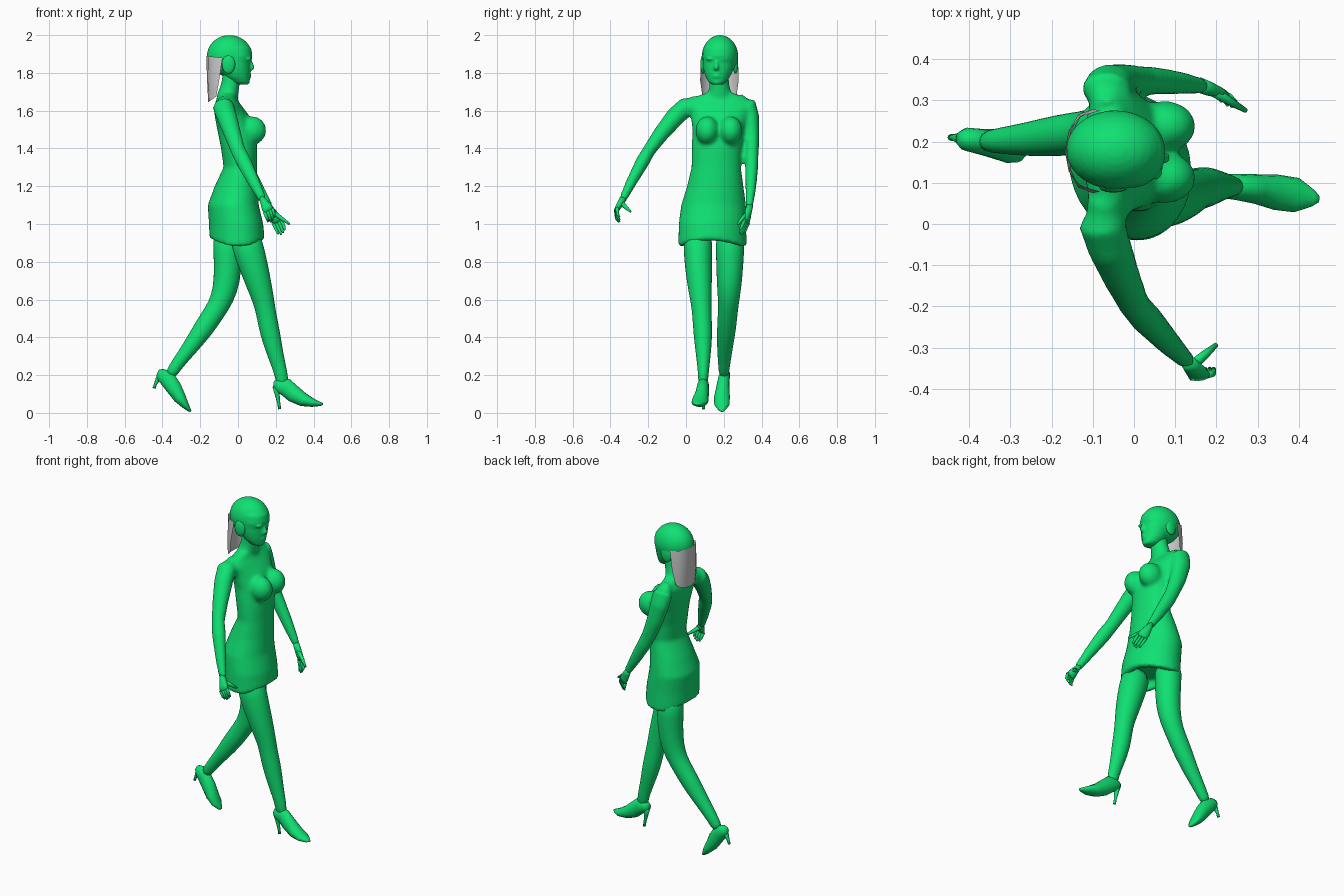
import bpy, bmesh, math
from mathutils import Vector, Matrix

GREEN = bpy.data.materials.new("green")
GREEN.diffuse_color = (0.005, 0.75, 0.17, 1)


def make(name, bm, mat=GREEN, sub=0):
    bmesh.ops.recalc_face_normals(bm, faces=bm.faces)
    me = bpy.data.meshes.new(name)
    bm.to_mesh(me)
    bm.free()
    for p in me.polygons:
        p.use_smooth = True
    ob = bpy.data.objects.new(name, me)
    bpy.context.collection.objects.link(ob)
    if mat:
        me.materials.append(mat)
    if sub:
        ob.modifiers.new("subdivision", "SUBSURF").levels = sub
    return ob


def loft(name, rings, n=14, level=False, yaws=None, sub=0):
    """rings: (x, y, z, half width sideways, half depth), skinned in order"""
    bm = bmesh.new()
    loops = []
    ctr = [Vector(r[:3]) for r in rings]
    for i, r in enumerate(rings):
        t = (ctr[min(i + 1, len(ctr) - 1)] - ctr[max(i - 1, 0)]).normalized()
        if level:
            t = Vector((0, 0, 1))
        ref = Vector((0, 1, 0)) if abs(t.y) < 0.9 else Vector((1, 0, 0))
        side = (ref - t * ref.dot(t)).normalized()
        if yaws:
            side = Matrix.Rotation(math.radians(yaws[i]), 3, "Z") @ side
        up = t.cross(side)
        loops.append([bm.verts.new(ctr[i] + side * r[3] * math.cos(a) + up * r[4] * math.sin(a))
                      for a in (2 * math.pi * k / n for k in range(n))])
    for a, b in zip(loops, loops[1:]):
        for k in range(n):
            bm.faces.new((a[k], a[(k + 1) % n], b[(k + 1) % n], b[k]))
    bm.faces.new(loops[0])
    bm.faces.new(loops[-1])
    return make(name, bm, sub=sub)


def ball(name, c, r, seg=20):
    bm = bmesh.new()
    bmesh.ops.create_uvsphere(bm, u_segments=seg, v_segments=seg // 2 + 2, radius=1,
                              matrix=Matrix.Translation(c) @ Matrix.Diagonal((*r, 1)))
    return make(name, bm)


def fuse(name, parts, voxel, smooth):
    bpy.ops.object.select_all(action="DESELECT")
    for p in parts:
        p.select_set(True)
    bpy.context.view_layer.objects.active = parts[0]
    bpy.ops.object.join()
    ob = parts[0]
    ob.name = name
    m = ob.modifiers.new("remesh", "REMESH")
    m.mode, m.voxel_size, m.use_smooth_shade = "VOXEL", voxel, True
    if smooth:
        s = ob.modifiers.new("smooth", "SMOOTH")
        s.factor, s.iterations = 0.5, smooth
    return ob


# dress torso: hollow hem, hips, waist, chest, shoulders
torso = loft("torso", [
    (-.01, .14, .95, .13, .10), (-.01, .14, .885, .14, .115), (-.005, .14, .88, .183, .145),
    (-.01, .14, 1.0, .18, .142), (-.025, .146, 1.1, .173, .134), (-.01, .155, 1.2, .15, .113),
    (.012, .16, 1.3, .131, .088), (.006, .163, 1.4, .133, .096), (-.008, .173, 1.5, .138, .102),
    (-.035, .178, 1.58, .155, .09), (-.055, .175, 1.635, .185, .068),
    (-.06, .175, 1.665, .15, .05), (-.055, .178, 1.69, .085, .045)],
    n=28, level=True, yaws=[12, 12, 12, 12, 10, 7, 3, 0, 0, 0, 0, 0, 0])
for v in torso.data.vertices:
    if v.co.z < .89:
        v.co.z += .045 * (v.co.x / .15) ** 2
bust = [ball("bust", (.075, y, 1.495), (.075, .062, .075)) for y in (.112, .237)]
neck = loft("neck", [(-.06, .178, 1.63, .085, .06), (-.055, .178, 1.68, .066, .056),
                     (-.042, .177, 1.73, .054, .05), (-.03, .175, 1.80, .05, .05)])

# arms
right_arm = loft("right_arm", [
    (-.075, .06, 1.635, .04, .05), (-.078, .0, 1.62, .052, .058), (-.06, -.055, 1.57, .052, .055),
    (-.03, -.13, 1.48, .043, .047), (.0, -.195, 1.39, .035, .04), (.03, -.23, 1.33, .037, .042),
    (.085, -.29, 1.22, .029, .033), (.13, -.335, 1.13, .021, .023)])
left_arm = loft("left_arm", [
    (-.065, .28, 1.65, .035, .05), (-.068, .325, 1.63, .05, .06), (-.06, .342, 1.57, .046, .058),
    (-.03, .348, 1.46, .041, .05), (.015, .348, 1.35, .036, .042), (.04, .348, 1.3, .035, .042),
    (.105, .343, 1.19, .029, .034), (.165, .335, 1.09, .02, .023)])
fuse("dress_and_arms", [torso, *bust, neck, right_arm, left_arm], .011, 6)

# head: skull and hair cap with a narrower face, nose, lips, chin and ears
skull = ball("skull", (-.045, .18, 1.89), (.12, .096, .11), 28)
face = loft("face", [
    (.025, .165, 1.738, .026, .03), (.015, .166, 1.75, .045, .046), (.0, .168, 1.775, .063, .064),
    (-.008, .17, 1.80, .074, .075), (-.01, .172, 1.83, .082, .078), (-.008, .173, 1.855, .084, .076),
    (-.006, .174, 1.89, .087, .083), (-.015, .176, 1.93, .083, .085), (-.03, .178, 1.965, .06, .07)],
    n=24, level=True, yaws=[-8] * 9)
nose = loft("nose", [(.062, .163, 1.87, .009, .01), (.07, .161, 1.845, .01, .013),
                     (.075, .16, 1.828, .014, .015), (.068, .161, 1.815, .014, .012)], n=8, level=True)
lips = [ball("lip", (.056, .162, z), (.015, .024, .008), 10) for z in (1.79, 1.779)]
chin = ball("chin", (.045, .163, 1.752), (.017, .024, .016), 12)
brows = [ball("brow", (.054, y, 1.874), (.018, .026, .008), 10) for y in (.131, .2)]
fuse("head", [skull, face, nose, *lips, chin, *brows], .006, 4)
for y in (.09, .262):
    ball("side_hair", (-.05, y, 1.845), (.036, .014, .05), 12)

# grey hair sheet hanging behind the head
bm = bmesh.new()
rows = []
for z, hw, xb, xs in ((1.89, .098, -.168, -.082), (1.77, .102, -.164, -.1), (1.645, .09, -.158, -.115)):
    row = []
    for k in range(7):
        u = k / 3 - 1
        row.append(bm.verts.new((xb + (xs - xb) * u * u, .177 + hw * math.sin(u * math.pi / 2),
                                 z + (.03 * u * u if z < 1.7 else -.01 * u * u))))
    rows.append(row)
for a, b in zip(rows, rows[1:]):
    for k in range(6):
        bm.faces.new((a[k], a[k + 1], b[k + 1], b[k]))
make("hair_sheet", bm, mat=None)

# legs
loft("right_leg", [
    (.03, .065, .96, .08, .085), (.06, .062, .85, .077, .085), (.105, .07, .7, .069, .071),
    (.137, .08, .59, .056, .057), (.15, .084, .52, .051, .053), (.17, .09, .42, .052, .055),
    (.2, .092, .3, .039, .042), (.228, .092, .21, .028, .035), (.238, .09, .14, .026, .034)], n=16, sub=1)
loft("left_leg", [
    (-.055, .235, .97, .08, .085), (-.055, .233, .85, .076, .075), (-.055, .23, .7, .069, .073),
    (-.085, .226, .6, .058, .062), (-.12, .222, .54, .053, .056), (-.18, .215, .45, .052, .056),
    (-.25, .206, .35, .043, .043), (-.325, .202, .255, .032, .033), (-.365, .2, .19, .026, .032)],
    n=16, sub=1)

# high-heeled shoes
loft("right_shoe", [
    (.188, .094, .15, .016, .02), (.208, .093, .147, .029, .034), (.25, .09, .138, .032, .048),
    (.295, .085, .1, .036, .046), (.345, .077, .07, .043, .037), (.395, .07, .054, .042, .023),
    (.435, .062, .047, .02, .011), (.45, .06, .047, .007, .005)])
loft("right_heel", [(.2, .093, .14, .022, .018), (.207, .093, .1, .014, .013),
                    (.216, .093, .05, .008, .008), (.221, .093, .02, .008, .008)], n=8)
loft("left_shoe", [
    (-.425, .208, .212, .016, .02), (-.408, .206, .205, .028, .033), (-.372, .2, .178, .031, .045),
    (-.338, .195, .13, .036, .042), (-.308, .19, .08, .042, .034), (-.28, .19, .042, .04, .021),
    (-.258, .19, .015, .018, .01), (-.25, .19, .008, .007, .005)])
loft("left_heel", [(-.405, .206, .205, .022, .018), (-.425, .208, .178, .014, .013),
                   (-.437, .21, .152, .008, .008), (-.445, .21, .13, .008, .008)], n=8)


# hands: palm, four fingers and a thumb
def hand(side, wrist, knuckle, tip, spread, thumb):
    w, k, t, s, th = (Vector(v) for v in (wrist, knuckle, tip, spread, thumb))
    nrm = (k - w).cross(s).normalized()
    bm = bmesh.new()
    loops = []
    for f, a, b in ((-.15, .5, .019), (.3, .75, .018), (.75, 1.0, .015), (1.1, .95, .011)):
        c = w.lerp(k, f)
        loops.append([bm.verts.new(c + s * a * math.cos(q) + nrm * b * math.sin(q))
                      for q in (math.pi * j / 5 for j in range(10))])
    for p, q in zip(loops, loops[1:]):
        for j in range(10):
            bm.faces.new((p[j], p[(j + 1) % 10], q[(j + 1) % 10], q[j]))
    bm.faces.new(loops[0])
    bm.faces.new(loops[-1])
    make(side + "_palm", bm)
    for i in range(4):
        u = (i - 1.5) / 1.9
        a, b = k + s * u, k.lerp(t, 1 - .12 * abs(i - 1.3)) + s * u * .9
        m = a.lerp(b, .5) + (k - w) * .15
        loft(side + "_finger", [(*a, .0095, .0095), (*m, .0085, .0085), (*b, .005, .005)], n=7)
    a = w.lerp(k, .3)
    m = a.lerp(th, .55)
    loft(side + "_thumb", [(*a, .014, .014), (*m, .011, .011), (*th, .006, .006)], n=7)


hand("right", (.13, -.335, 1.13), (.16, -.368, 1.075), (.18, -.35, 1.012), (.025, .004, .014), (.2, -.293, 1.065))
hand("left", (.165, .335, 1.09), (.207, .32, 1.015), (.235, .285, .945), (.026, -.012, .012), (.272, .275, 1.0))
